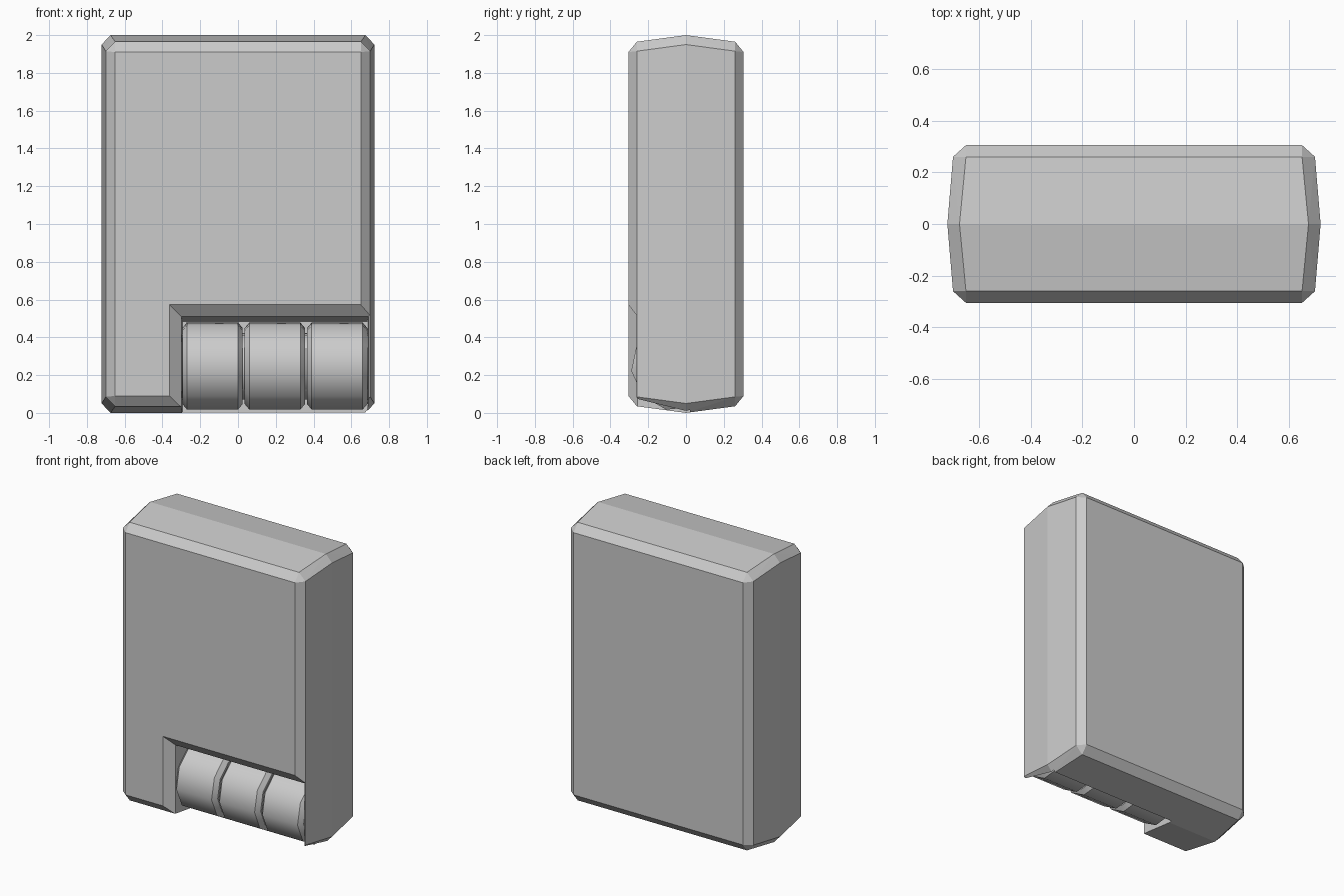
import bpy, bmesh, math

if "Cube" in bpy.data.objects:
    bpy.data.objects.remove(bpy.data.objects["Cube"])


def finish(bm, name):
    bmesh.ops.recalc_face_normals(bm, faces=bm.faces)
    mesh = bpy.data.meshes.new(name)
    bm.to_mesh(mesh)
    bm.free()
    obj = bpy.data.objects.new(name, mesh)
    bpy.context.collection.objects.link(obj)
    return obj


def hull(name, points):
    bm = bmesh.new()
    for p in points:
        bm.verts.new(p)
    bmesh.ops.convex_hull(bm, input=list(bm.verts))
    bmesh.ops.dissolve_limit(bm, angle_limit=0.01, verts=bm.verts, edges=bm.edges)
    return finish(bm, name)


def rect(y, x0, x1, z0, z1):
    return [(x, y, z) for x in (x0, x1) for z in (z0, z1)]


# Body: crowned sides and top, every edge chamfered
pts = []
for y, w, h, cx, cz in ((0.305, 0.65, 0.91, 0, 0),
                        (0.26, 0.70, 0.965, 0.05, 0.05),
                        (0.0, 0.722, 1.0, 0.047, 0.05)):
    for yy in {y, -y}:
        for sx in (-1, 1):
            for sz in (-1, 1):
                pts.append((sx * w, yy, 1 + sz * (h - cz)))
                if cx:
                    pts.append((sx * (w - cx), yy, 1 + sz * h))
body = hull("body", pts)

# Recess in the lower front corner, open at the bottom, with a flared rim
recess = hull("recess_cutter", rect(-0.26, -0.30, 0.69, -0.2, 0.51)
              + rect(0.02, -0.295, 0.685, -0.2, 0.485))
flare = hull("flare_cutter", rect(-0.35, -0.42, 0.81, -0.2, 0.63)
             + rect(-0.26, -0.30, 0.69, -0.2, 0.51)
             + rect(-0.255, -0.299, 0.689, -0.2, 0.509))
for cutter in (flare, recess):
    mod = body.modifiers.new("cut", "BOOLEAN")
    mod.operation = "DIFFERENCE"
    mod.solver = "EXACT"
    mod.object = cutter
    cutter.hide_render = True
    cutter.hide_viewport = True


# Number wheels: lathed around x from a chamfered profile
def wheel(name, profile, sides=10, cy=-0.055, cz=0.248):
    bm = bmesh.new()
    rings = []
    for x, r in profile:
        rings.append([bm.verts.new((x, cy - r * math.cos(a), cz + r * math.sin(a)))
                      for a in (math.radians(30) + k * math.tau / sides
                                for k in range(sides))])
    for a, b in zip(rings, rings[1:]):
        for k in range(sides):
            n = (k + 1) % sides
            f = bm.faces.new((a[k], a[n], b[n], b[k]))
            f.smooth = True
    bm.faces.new(rings[0])
    bm.faces.new(rings[-1])
    # keep the chamfer borders crisp
    for e in bm.edges:
        if abs(e.verts[0].co.x - e.verts[1].co.x) < 1e-5:
            e.smooth = False
    return finish(bm, name)


for i in range(3):
    x = -0.295 + i * 0.33
    wheel(f"wheel_{i + 1}", [(x, 0.205), (x + 0.025, 0.236),
                             (x + 0.295, 0.236), (x + 0.32, 0.205)])
wheel("wheel_axle", [(-0.297, 0.18), (0.687, 0.18)])
